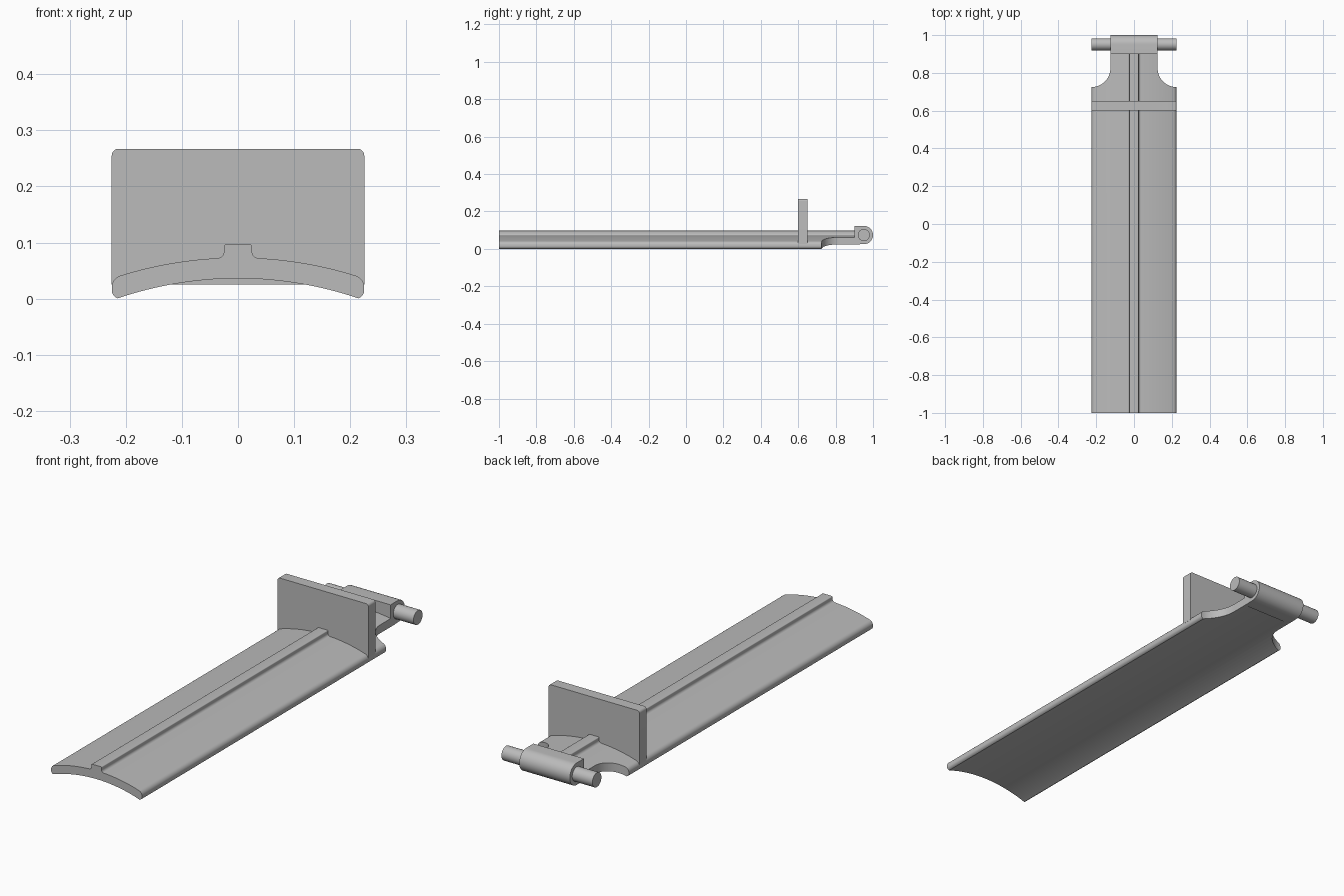
import bpy, bmesh
from math import sin, cos, pi, radians, sqrt
from mathutils import Vector

if "Cube" in bpy.data.objects:
    bpy.data.objects.remove(bpy.data.objects["Cube"])

grey = bpy.data.materials.new("plain grey")
grey.use_nodes = True
grey.diffuse_color = (0.5, 0.5, 0.5, 1)
grey.node_tree.nodes["Principled BSDF"].inputs["Base Color"].default_value = (0.5, 0.5, 0.5, 1)


def prism(name, outline, axis, start, end):
    """Extrude a closed 2D outline along an axis."""
    place = {"x": lambda u, v, d: (d, u, v),
             "y": lambda u, v, d: (u, d, v),
             "z": lambda u, v, d: (u, v, d)}[axis]
    bm = bmesh.new()
    face = bm.faces.new([bm.verts.new(place(u, v, start)) for u, v in outline])
    top = bmesh.ops.extrude_face_region(bm, geom=[face])["geom"]
    bmesh.ops.translate(bm, vec=Vector(place(0, 0, end - start)),
                        verts=[g for g in top if isinstance(g, bmesh.types.BMVert)])
    bmesh.ops.recalc_face_normals(bm, faces=bm.faces)
    mesh = bpy.data.meshes.new(name)
    bm.to_mesh(mesh)
    bm.free()
    mesh.materials.append(grey)
    ob = bpy.data.objects.new(name, mesh)
    bpy.context.collection.objects.link(ob)
    return ob


def arc(cu, cv, r, a, b, n=8):
    """Points on a circle from angle a to b, in degrees."""
    return [(cu + r * cos(radians(a + (b - a) * i / n)),
             cv + r * sin(radians(a + (b - a) * i / n))) for i in range(n + 1)]


def mirrored(half):
    """Complete a right half outline, listed from bottom to top."""
    return half + [(-u, v) for u, v in reversed(half)]


def activate(ob):
    bpy.ops.object.select_all(action="DESELECT")
    ob.select_set(True)
    bpy.context.view_layer.objects.active = ob


# Shared curvature of the arched body
R, THICK, BASE = 0.666, 0.037, 0.036


def bow(x, lift):
    r = R + lift
    return BASE + lift - r + sqrt(r * r - x * x)


# Arched body with a central rib
under = [(x, bow(x, 0)) for x in [0.206 * i / 14 for i in range(1, 15)]]
edge = arc(0.21, 0.015, 0.015, -75, 0) + arc(0.203, 0.02, 0.022, 10, 72)
upper = [(x, bow(x, THICK)) for x in [0.205 - 0.168 * i / 12 for i in range(1, 13)]]
rib = arc(0.037, 0.084, 0.012, 270, 180)[1:] + arc(0.021, 0.093, 0.004, 0, 90, 4)
body = prism("arched_body", mirrored(under + edge + upper + rib), "y", -1, 0.93)

# Concave shoulders that narrow the body to a neck
for side in (1, -1):
    shape = arc(0.225, 0.825, 0.1, 270, 180, 20) + [(0.125, 1.1), (0.4, 1.1), (0.4, 0.725)]
    cutter = prism("shoulder_cutter", [(side * u, v) for u, v in shape], "z", -0.2, 0.4)
    cutter.hide_render = True
    cut = body.modifiers.new("shoulder", "BOOLEAN")
    cut.operation, cut.solver, cut.object = "DIFFERENCE", "EXACT", cutter
    activate(body)
    bpy.ops.object.modifier_apply(modifier=cut.name)
    bpy.data.objects.remove(cutter)

# Upright plate seated on the body
seat = [(x, bow(x, 0.027)) for x in [0.225 * i / 12 for i in range(1, 13)]]
plate = prism("upright_plate", mirrored(seat + arc(0.213, 0.255, 0.012, 0, 90)), "y", 0.6, 0.65)

# Hinge barrel, square towards the body and round at the back
barrel = prism("hinge_barrel",
               [(0.9, 0.123), (0.9, 0.025)] + arc(0.951, 0.074, 0.049, -90, 90, 24),
               "x", -0.125, 0.125)

# Hinge pin
pin = prism("hinge_pin", arc(0.951, 0.074, 0.032, 0, 360, 32)[:-1], "x", -0.225, 0.225)

for ob in (body, plate, barrel, pin):
    activate(ob)
    bpy.ops.object.shade_smooth_by_angle(angle=radians(30))
